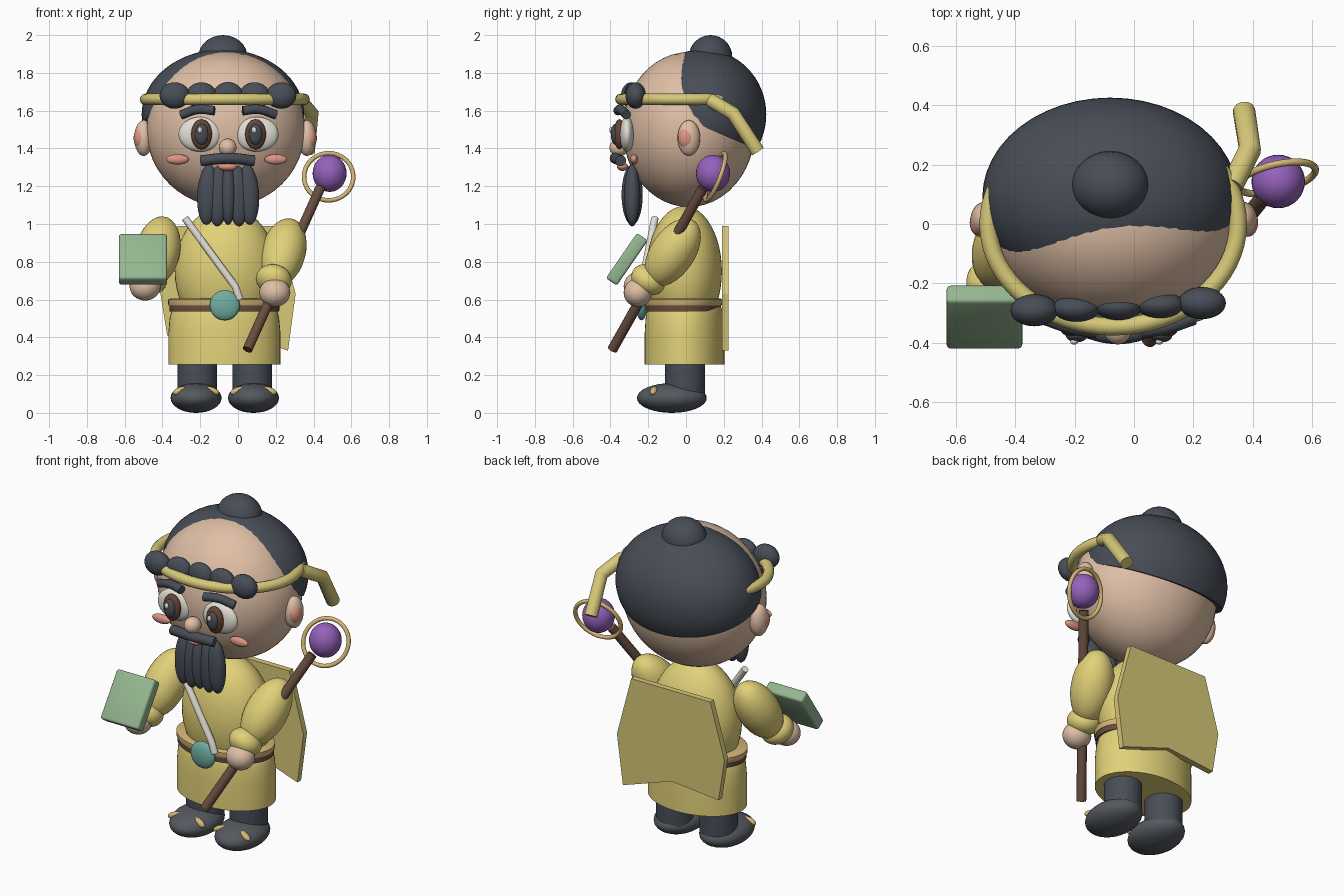
import bpy, bmesh, math
from mathutils import Vector, Matrix

if "Cube" in bpy.data.objects:
    bpy.data.objects.remove(bpy.data.objects["Cube"])

COLORS = {
    "skin": (0.74, 0.52, 0.38), "hair": (0.065, 0.075, 0.095), "robe": (0.76, 0.64, 0.19),
    "cape": (0.68, 0.58, 0.19), "gold": (0.66, 0.47, 0.18), "wood": (0.14, 0.075, 0.05),
    "white": (0.76, 0.74, 0.66), "iris": (0.13, 0.06, 0.035), "pink": (0.72, 0.30, 0.23),
    "gem": (0.30, 0.12, 0.50), "green": (0.30, 0.47, 0.28), "teal": (0.16, 0.42, 0.36),
    "shoe": (0.09, 0.10, 0.115),
}
MATS = {}
CX = -0.06  # figure's own centre line


def finish(ob, color):
    if color not in MATS:
        MATS[color] = bpy.data.materials.new(color)
        MATS[color].diffuse_color = (*COLORS[color], 1)
    ob.data.materials.append(MATS[color])
    return ob


def from_bm(name, bm, color, smooth=True):
    bmesh.ops.recalc_face_normals(bm, faces=bm.faces)
    me = bpy.data.meshes.new(name)
    bm.to_mesh(me)
    bm.free()
    ob = bpy.data.objects.new(name, me)
    bpy.context.collection.objects.link(ob)
    finish(ob, color)
    if smooth:
        bpy.ops.object.select_all(action='DESELECT')
        ob.select_set(True)
        bpy.context.view_layer.objects.active = ob
        bpy.ops.object.shade_smooth_by_angle(angle=math.radians(40))
    return ob


def ball(name, loc, r, color, axis=None, seg=32):
    """Ellipsoid; its local z can be turned to point along axis."""
    bm = bmesh.new()
    bmesh.ops.create_uvsphere(bm, u_segments=seg, v_segments=seg // 2, radius=1)
    rot = Vector(axis).to_track_quat('Z', 'Y').to_matrix().to_4x4() if axis else Matrix()
    bm.transform(Matrix.Translation(loc) @ rot @ Matrix.Diagonal((*r, 1)))
    return from_bm(name, bm, color)


def lathe(name, loc, profile, ratio, color, seg=48):
    """Capped stack of ellipses from (radius, z) pairs; ratio = depth / width."""
    bm = bmesh.new()
    rings = []
    for r, z in profile:
        rings.append([bm.verts.new((loc[0] + r * math.cos(2 * math.pi * i / seg),
                                    loc[1] + r * ratio * math.sin(2 * math.pi * i / seg), z))
                      for i in range(seg)])
    for a, b in zip(rings, rings[1:]):
        for i in range(seg):
            j = (i + 1) % seg
            bm.faces.new((a[i], a[j], b[j], b[i]))
    bm.faces.new(rings[0])
    bm.faces.new(rings[-1])
    return from_bm(name, bm, color)


def tube(name, pts, r, color, closed=False, spline='POLY'):
    cu = bpy.data.curves.new(name, 'CURVE')
    cu.dimensions = '3D'
    cu.bevel_depth, cu.bevel_resolution, cu.use_fill_caps = r, 4, True
    sp = cu.splines.new(spline)
    if spline == 'BEZIER':
        sp.bezier_points.add(len(pts) - 1)
        for b, p in zip(sp.bezier_points, pts):
            b.co = p
            b.handle_left_type = b.handle_right_type = 'AUTO'
    else:
        sp.points.add(len(pts) - 1)
        for b, p in zip(sp.points, pts):
            b.co = (*p, 1)
    sp.use_cyclic_u = closed
    sp.use_smooth = True
    ob = bpy.data.objects.new(name, cu)
    bpy.context.collection.objects.link(ob)
    return finish(ob, color)


# head and hair
ball("head", (-0.065, 0.015, 1.5), (0.42, 0.35, 0.41), "skin", seg=48)
bm = bmesh.new()
bmesh.ops.create_uvsphere(bm, u_segments=48, v_segments=32, radius=1)
bm.transform(Matrix.Translation((-0.08, 0.09, 1.58)) @ Matrix.Diagonal((0.43, 0.335, 0.345, 1)))
cut = bmesh.ops.bisect_plane(bm, geom=bm.verts[:] + bm.edges[:] + bm.faces[:], plane_co=(0, 0.08, 1.52),
                             plane_no=(0, 0.39, 0.92), clear_inner=True)
bmesh.ops.edgeloop_fill(bm, edges=[e for e in cut["geom_cut"] if isinstance(e, bmesh.types.BMEdge)])
from_bm("hair_cap", bm, "hair")
ball("hair_bun", (-0.08, 0.13, 1.885), (0.13, 0.115, 0.115), "hair")
for i in range(5):
    end = i in (0, 4)
    ball(f"hair_curl_{i}", (-0.335 + 0.141 * i, -0.29 + 0.006 * i, 1.68),
         (0.08, 0.054 if end else 0.045, 0.07), "hair")

# headband and its loose tail
tube("headband", [(-0.07 + 0.42 * math.cos(a), 0.345 * math.sin(a), 1.66)
                  for a in (2 * math.pi * i / 64 for i in range(64))], 0.03, "gold", True)
tube("headband_tail", [(0.33, 0.13, 1.655), (0.39, 0.25, 1.585), (0.37, 0.38, 1.385)], 0.038, "cape")
for n in ("headband",):
    bpy.data.objects[n].data.materials[0] = MATS["cape"]

# mirrored face parts
for s, side in ((-1, "left"), (1, "right")):
    x = -0.05 + s * 0.15
    ball(f"eye_{side}", (x, -0.312, 1.475), (0.115, 0.04, 0.092), "white")
    x = -0.05 + s * 0.143
    ball(f"iris_{side}", (x, -0.353, 1.475), (0.055, 0.03, 0.08), "iris")
    ball(f"pupil_{side}", (x, -0.374, 1.475), (0.036, 0.024, 0.055), "hair")
    ball(f"eye_glint_{side}", (x - 0.008, -0.396, 1.497), (0.013, 0.01, 0.017), "white", seg=16)
    tube(f"brow_{side}", [(-0.05 + s * 0.25, -0.315, 1.578), (-0.05 + s * 0.16, -0.345, 1.607),
                          (-0.05 + s * 0.075, -0.36, 1.6)], 0.025, "hair", spline='BEZIER')
    ball(f"cheek_{side}", (CX + s * 0.26, -0.275, 1.342), (0.06, 0.022, 0.027), "pink")
    ball(f"ear_{side}", (-0.0675 + s * 0.432, 0.015, 1.455), (0.05, 0.06, 0.095), "skin")
    ball(f"inner_ear_{side}", (-0.0675 + s * 0.45, 0.005, 1.455), (0.035, 0.048, 0.06), "pink")
ball("nose", (-0.055, -0.355, 1.405), (0.047, 0.05, 0.047), "skin")
ball("mouth", (-0.055, -0.335, 1.303), (0.05, 0.03, 0.022), "pink")
tube("mustache", [(-0.195, -0.345, 1.335), (-0.055, -0.375, 1.348), (0.085, -0.345, 1.335)],
     0.029, "hair", spline='BEZIER')
for i in range(5):
    ball(f"beard_strand_{i}", (-0.16 + 0.054 * i, -0.285, 1.155 - 0.008 * (i % 2)),
         (0.043, 0.056, 0.16), "hair", axis=(0.05 * (2 - i) / 2, 0, 1))

# robe and belt
ball("torso", (-0.065, -0.01, 0.75), (0.27, 0.2, 0.345), "robe", seg=48)
lathe("skirt", (-0.072, -0.008),
      [(0.297, 0.255), (0.297, 0.42), (0.29, 0.5), (0.275, 0.56), (0.26, 0.58)], 0.71, "robe")
lathe("belt", (-0.072, -0.015), [(0.294, 0.568), (0.298, 0.575), (0.298, 0.6), (0.285, 0.606)], 0.69, "gold")
lathe("belt_lower_band", (-0.072, -0.015), [(0.29, 0.537), (0.292, 0.57)], 0.69, "wood")
tube("chest_strap", [(-0.28, -0.165, 1.03), (-0.015, -0.235, 0.67), (0.01, -0.235, 0.6)], 0.02, "white")
ball("belt_ornament", (-0.07, -0.235, 0.57), (0.08, 0.03, 0.08), "teal")

# cape plate
bm = bmesh.new()
outline = [(0.21, 0.99), (0.305, 0.63), (0.265, 0.33), (-0.06, 0.44), (-0.375, 0.41), (-0.415, 0.66), (-0.32, 0.99)]
face = bm.faces.new([bm.verts.new((x, 0.19, z)) for x, z in outline])
ext = bmesh.ops.extrude_face_region(bm, geom=[face])
bmesh.ops.translate(bm, vec=(0, 0.035, 0), verts=[v for v in ext["geom"] if isinstance(v, bmesh.types.BMVert)])
from_bm("cape", bm, "cape", smooth=False)

# legs and shoes
for x, side in ((-0.215, "left"), (0.075, "right")):
    s = -1 if side == "left" else 1
    lathe(f"leg_{side}", (x, -0.005), [(0.105, 0.08), (0.105, 0.3)], 1, "hair")
    sx = x + s * 0.007
    ball(f"shoe_{side}", (sx, -0.075, 0.079), (0.135, 0.185, 0.079), "shoe")
    for t in (-1, 1):
        ball(f"shoe_trim_{side}_{'inner' if t * s < 0 else 'outer'}", (sx + t * 0.083, -0.17, 0.117),
             (0.02, 0.02, 0.042), "gold", axis=(t, -0.2, -0.35), seg=16)

# arms: puffy sleeve, cuff, hand
arms = {"left": ((-0.395, 0.0, 1.0), (-0.455, -0.17, 0.71), (-0.47, -0.2, 0.705), (-0.492, -0.255, 0.67)),
        "right": ((0.28, 0.03, 1.0), (0.2, -0.17, 0.7), (0.19, -0.2, 0.705), (0.195, -0.255, 0.637))}
for side, (a, b, cuff, hand) in arms.items():
    a, b = Vector(a), Vector(b)
    ball(f"sleeve_{side}", (a + b) / 2, (0.118, 0.118, 0.205), "robe", axis=a - b)
    ball(f"cuff_{side}", cuff, (0.095, 0.095, 0.075), "robe", axis=a - b)
    ball(f"hand_{side}", hand, (0.082, 0.075, 0.075), "skin")

# book
bm = bmesh.new()
bmesh.ops.create_cube(bm, size=1)
bm.transform(Matrix.Diagonal((0.255, 0.07, 0.29, 1)))
bmesh.ops.bevel(bm, geom=bm.edges[:], offset=0.014, segments=3, affect='EDGES', profile=0.5)
bm.transform(Matrix.Translation((-0.503, -0.313, 0.813)) @ Matrix.Rotation(math.radians(-34.6), 4, 'X'))
from_bm("book", bm, "green")

# staff with orb and ring
tube("staff", [(0.05, -0.39, 0.335), (0.435, 0.09, 1.19)], 0.027, "wood")
ball("staff_orb", (0.485, 0.143, 1.268), (0.09, 0.09, 0.098), "gem")
right, up = Vector((0.97, 0.2, 0)).normalized(), Vector((0, 0.35, 0.94)).normalized()
center = Vector((0.48, 0.155, 1.25))
tube("staff_ring", [center + 0.133 * (right * math.cos(a) + up * math.sin(a))
                    for a in (2 * math.pi * i / 48 for i in range(48))], 0.012, "gold", True)

for m in bpy.data.materials:
    if m.users and not m.is_grease_pencil:
        m.use_nodes = True
        m.node_tree.nodes["Principled BSDF"].inputs["Base Color"].default_value = m.diffuse_color
